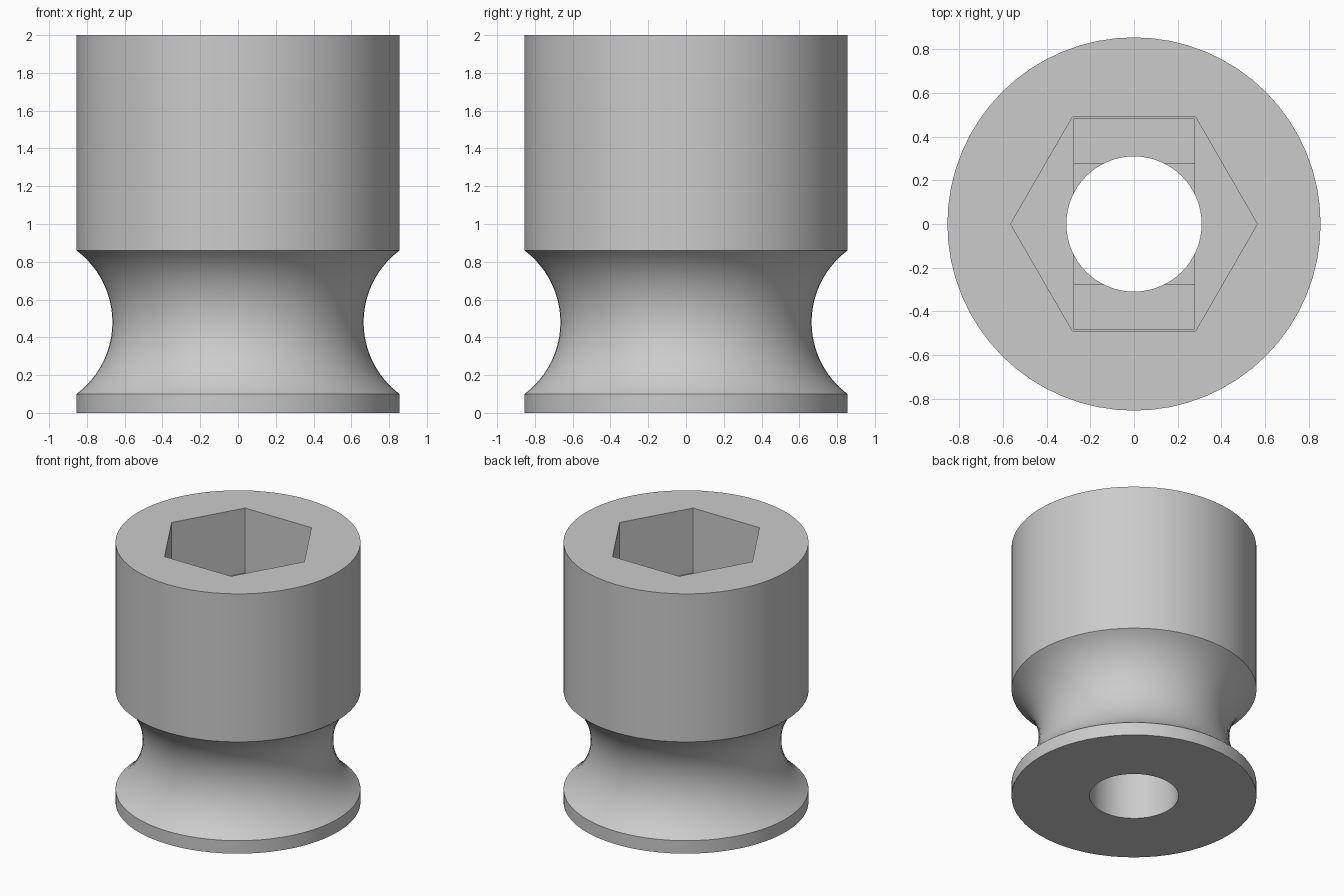
import bpy, bmesh, math

if "Cube" in bpy.data.objects:
    bpy.data.objects.remove(bpy.data.objects["Cube"], do_unlink=True)

SEGMENTS = 64
RADIUS = 0.855
POCKET_FLOOR = 1.5
STEP = 0.035

grey = bpy.data.materials.new("light_grey")
grey.use_nodes = True
colour = (0.6, 0.6, 0.6, 1)
grey.diffuse_color = colour
grey.node_tree.nodes["Principled BSDF"].inputs["Base Color"].default_value = colour


def add_object(name, bm):
    bmesh.ops.recalc_face_normals(bm, faces=bm.faces)
    mesh = bpy.data.meshes.new(name)
    bm.to_mesh(mesh)
    bm.free()
    mesh.materials.append(grey)
    obj = bpy.data.objects.new(name, mesh)
    bpy.context.collection.objects.link(obj)
    return obj


def lathe(name, profile):
    """Stack one ring per (radius, height) pair and cap both ends."""
    bm = bmesh.new()
    rings = []
    for r, z in profile:
        rings.append([bm.verts.new((r * math.cos(math.tau * i / SEGMENTS),
                                    r * math.sin(math.tau * i / SEGMENTS), z))
                      for i in range(SEGMENTS)])
    for low, high in zip(rings, rings[1:]):
        for i in range(SEGMENTS):
            j = (i + 1) % SEGMENTS
            bm.faces.new((low[i], low[j], high[j], high[i]))
    bm.faces.new(rings[0])
    bm.faces.new(rings[-1])
    return add_object(name, bm)


def prism(name, outline, bottom, top):
    bm = bmesh.new()
    base = bm.faces.new([bm.verts.new((x, y, bottom)) for x, y in outline])
    extruded = bmesh.ops.extrude_face_region(bm, geom=[base])["geom"]
    bmesh.ops.translate(bm, vec=(0, 0, top - bottom),
                        verts=[v for v in extruded if isinstance(v, bmesh.types.BMVert)])
    return add_object(name, bm)


def polygon(radius, sides):
    return [(radius * math.cos(math.tau * i / sides),
             radius * math.sin(math.tau * i / sides)) for i in range(sides)]


def rectangle(x, y):
    return [(-x, -y), (x, -y), (x, y), (-x, y)]


# Body with a circular groove around its lower half
groove_z, groove_r, groove_x = 0.48, 0.475, 1.14
half_angle = math.asin(0.38 / groove_r)
groove = []
for i in range(25):
    a = half_angle * (i / 12 - 1)
    groove.append((groove_x - groove_r * math.cos(a), groove_z + groove_r * math.sin(a)))
body = lathe("knob_body", [(RADIUS, 0)] + groove + [(RADIUS, 2)])

# Hexagonal pocket, two shallow bridging steps and the through hole
cutters = [
    prism("hex_pocket", polygon(0.565, 6), POCKET_FLOOR, 2.2),
    prism("slot_step", rectangle(0.278, 0.48), POCKET_FLOOR - STEP, 1.8),
    prism("square_step", rectangle(0.278, 0.278), POCKET_FLOOR - 2 * STEP, 1.7),
    prism("through_hole", polygon(0.31, SEGMENTS), -0.2, 1.9),
]
bpy.context.view_layer.objects.active = body
for cutter in cutters:
    cutter.hide_render = True
    cut = body.modifiers.new(cutter.name, "BOOLEAN")
    cut.operation = "DIFFERENCE"
    cut.solver = "EXACT"
    cut.object = cutter
    bpy.ops.object.modifier_apply(modifier=cut.name)
    bpy.data.objects.remove(cutter, do_unlink=True)

# Smooth rounded walls, sharp rims and pocket corners
bpy.ops.object.select_all(action="DESELECT")
body.select_set(True)
bpy.ops.object.shade_smooth_by_angle(angle=math.radians(30))
